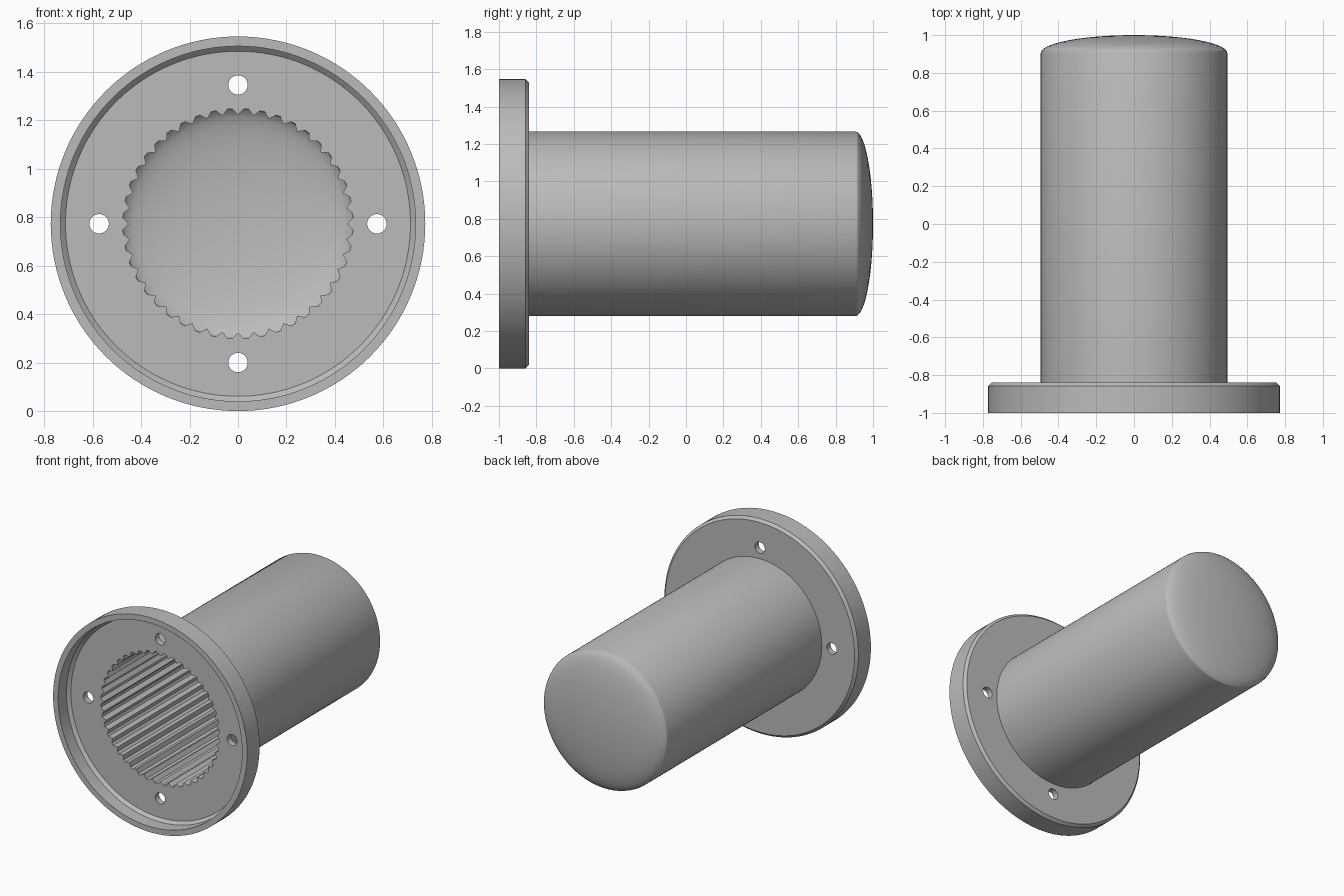
import bpy, bmesh
from math import pi, sin, cos, radians
from mathutils import Vector, Matrix

if "Cube" in bpy.data.objects:
    bpy.data.objects.remove(bpy.data.objects["Cube"])

R = 0.773            # flange radius, also the height of the axis
BORE, TUBE = 0.475, 0.494
FLOOR, BACK = -0.885, -0.84
RIBS, SEGMENTS = 44, 128

grey = bpy.data.materials.new("steel grey")
grey.diffuse_color = (0.5, 0.5, 0.5, 1)
grey.use_nodes = True
grey.node_tree.nodes["Principled BSDF"].inputs["Base Color"].default_value = (0.5, 0.5, 0.5, 1)


def make_object(name, bm):
    bmesh.ops.recalc_face_normals(bm, faces=bm.faces)
    mesh = bpy.data.meshes.new(name)
    bm.to_mesh(mesh)
    bm.free()
    mesh.materials.append(grey)
    obj = bpy.data.objects.new(name, mesh)
    bpy.context.collection.objects.link(obj)
    obj.location.z = R
    return obj


def lathe(name, profile):
    """Turn (radius, y) points around the y axis."""
    bm = bmesh.new()
    verts = [bm.verts.new((r, y, 0)) for r, y in profile]
    edges = [bm.edges.new(pair) for pair in zip(verts, verts[1:])]
    bmesh.ops.spin(bm, geom=verts + edges, cent=(0, 0, 0), axis=(0, 1, 0),
                   angle=2 * pi, steps=SEGMENTS)
    bmesh.ops.remove_doubles(bm, verts=bm.verts, dist=1e-5)
    return make_object(name, bm)


def dome(radius, base, height, steps=12):
    arc = [(radius * cos(i * pi / 2 / steps), base + height * sin(i * pi / 2 / steps))
           for i in range(steps)]
    return arc + [(0, base + height)]


# Flanged sleeve: outer dome, tube and flange, then recess, bore and inner dome
outer = dome(TUBE, 0.905, 0.095)[::-1]
flange = [(TUBE, BACK), (R - 0.018, BACK), (R, BACK - 0.018), (R, -1),
          (0.733, -1), (0.733, FLOOR - 0.02), (0.712, FLOOR), (BORE, FLOOR)]
sleeve = lathe("flanged_sleeve", outer + flange + dome(BORE, 0.89, 0.09))

# Four bolt holes through the flange
bm = bmesh.new()
for i in range(4):
    place = Matrix.Rotation(i * pi / 2, 4, 'Y') @ Matrix.Translation((0.573, FLOOR, 0))
    bmesh.ops.create_cone(bm, cap_ends=True, segments=32, radius1=0.04, radius2=0.04,
                          depth=0.2, matrix=place @ Matrix.Rotation(pi / 2, 4, 'X'))
cutter = make_object("bolt_hole_cutter", bm)
cutter.hide_render = True
cut = sleeve.modifiers.new("bolt holes", 'BOOLEAN')
cut.operation, cut.solver, cut.object = 'DIFFERENCE', 'EXACT', cutter
bpy.context.view_layer.objects.active = sleeve
sleeve.select_set(True)
bpy.ops.object.modifier_apply(modifier=cut.name)
bpy.data.objects.remove(cutter)
bpy.ops.object.shade_smooth_by_angle(angle=radians(25))

# Triangular ribs running the length of the bore
bm = bmesh.new()
half = 0.8 * pi / RIBS
for i in range(RIBS):
    a = 2 * pi * i / RIBS
    section = [(BORE + 0.003, a - half), (BORE - 0.024, a), (BORE + 0.003, a + half)]
    front, back = [[bm.verts.new((r * cos(t), y, r * sin(t))) for r, t in section]
                   for y in (FLOOR, 0.89)]
    bm.faces.new(front)
    bm.faces.new(back)
    for j in range(3):
        k = (j + 1) % 3
        bm.faces.new((front[j], front[k], back[k], back[j]))
make_object("bore_ribs", bm)
